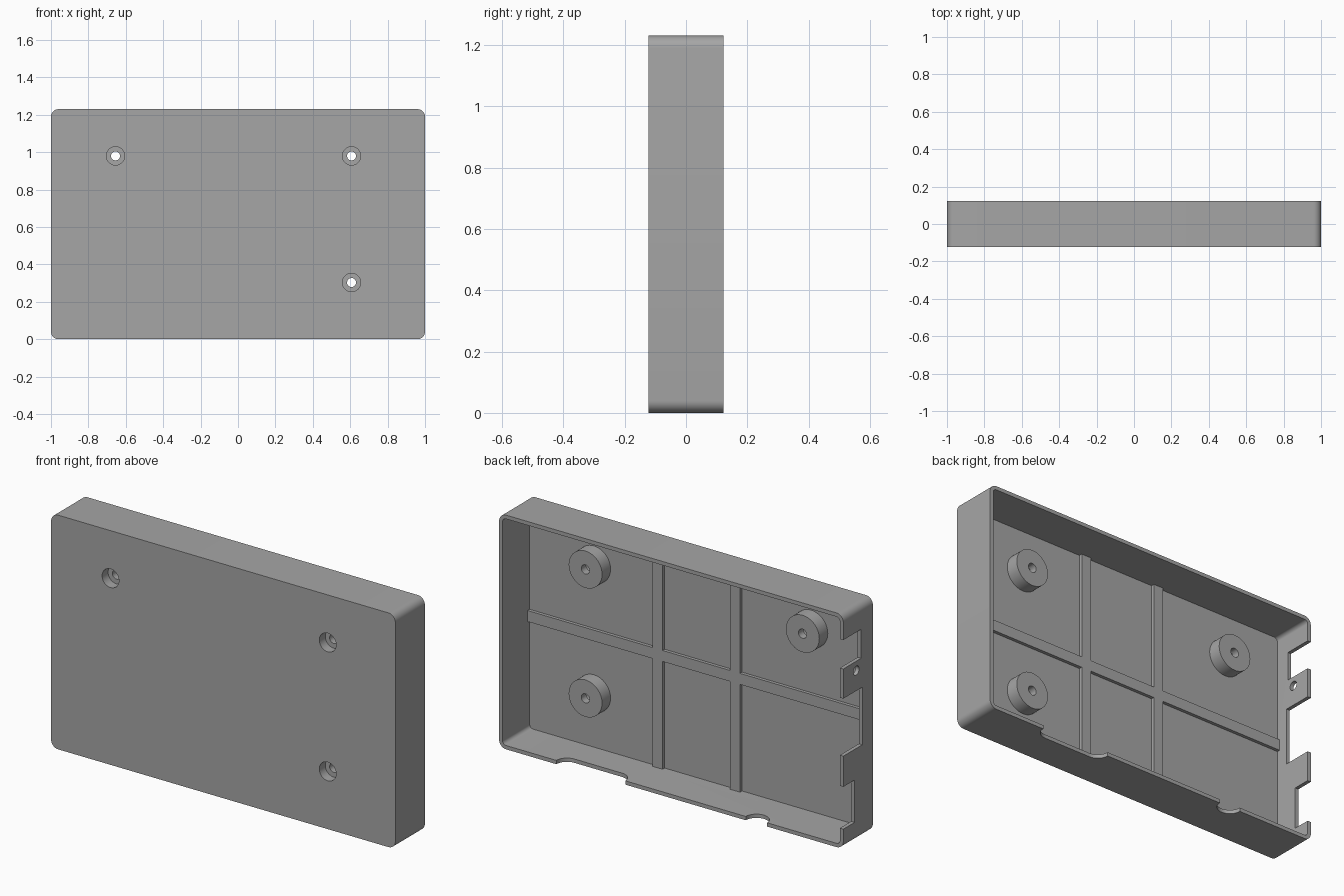
import bpy, bmesh, math
from mathutils import Matrix, Vector

if "Cube" in bpy.data.objects:
    bpy.data.objects.remove(bpy.data.objects["Cube"])

H = 1.23           # height
D = 0.1225         # half depth
WALL = 0.02
FLOOR = -D + WALL  # inner face of the front panel
MID = H / 2

grey = bpy.data.materials.new("mid grey")
grey.diffuse_color = (0.38, 0.38, 0.38, 1)
grey.use_nodes = True
grey.node_tree.nodes["Principled BSDF"].inputs["Base Color"].default_value = grey.diffuse_color


def finish(name, bm):
    bmesh.ops.recalc_face_normals(bm, faces=bm.faces)
    me = bpy.data.meshes.new(name)
    bm.to_mesh(me)
    bm.free()
    ob = bpy.data.objects.new(name, me)
    me.materials.append(grey)
    bpy.context.collection.objects.link(ob)
    return ob


def box(name, x0, x1, y0, y1, z0, z1):
    bm = bmesh.new()
    bmesh.ops.create_cube(bm, size=1)
    bmesh.ops.scale(bm, vec=(x1 - x0, y1 - y0, z1 - z0), verts=bm.verts)
    bmesh.ops.translate(bm, vec=((x0 + x1) / 2, (y0 + y1) / 2, (z0 + z1) / 2), verts=bm.verts)
    return finish(name, bm)


def cylinder(name, r, p0, p1, sides=48):
    p0, p1 = Vector(p0), Vector(p1)
    rot = (p1 - p0).to_track_quat('Z', 'Y').to_matrix().to_4x4()
    bm = bmesh.new()
    bmesh.ops.create_cone(bm, cap_ends=True, segments=sides, radius1=r, radius2=r,
                          depth=(p1 - p0).length,
                          matrix=Matrix.Translation((p0 + p1) / 2) @ rot)
    return finish(name, bm)


def rounded_slab(name, hx, z0, z1, r, y0, y1):
    """Rounded rectangle in the xz plane, extruded along y."""
    bm = bmesh.new()
    ring = []
    corners = [(hx - r, z1 - r), (r - hx, z1 - r), (r - hx, z0 + r), (hx - r, z0 + r)]
    for q, (cx, cz) in enumerate(corners):
        for i in range(9):
            a = math.pi / 2 * (q + i / 8)
            ring.append(bm.verts.new((cx + r * math.cos(a), y0, cz + r * math.sin(a))))
    face = bm.faces.new(ring)
    new = bmesh.ops.extrude_face_region(bm, geom=[face])["geom"]
    bmesh.ops.translate(bm, vec=(0, y1 - y0, 0),
                        verts=[v for v in new if isinstance(v, bmesh.types.BMVert)])
    return finish(name, bm)


def combine(target, other, op):
    mod = target.modifiers.new(op.lower(), 'BOOLEAN')
    mod.operation, mod.solver, mod.object = op, 'EXACT', other
    bpy.context.view_layer.objects.active = target
    bpy.ops.object.modifier_apply(modifier=mod.name)
    bpy.data.objects.remove(other, do_unlink=True)


def cut(other):
    combine(case, other, 'DIFFERENCE')


def add(other):
    combine(case, other, 'UNION')


# Tray-shaped shell, open at the back
case = rounded_slab("case", 1.0, 0, H, 0.04, -D, D)
cut(rounded_slab("cavity", 1 - WALL, WALL, H - WALL, 0.02, FLOOR, D + 0.1))

# Stiffening ribs on the inside of the front panel
RIB, RIB_TOP = 0.029, FLOOR + 0.017
add(box("cross_rib", -0.99, 0.99, FLOOR - 0.01, RIB_TOP, MID - RIB, MID + RIB))
for x in (-0.225, 0.225):
    add(box("upright_rib", x - RIB, x + RIB, FLOOR - 0.01, RIB_TOP, 0.01, H - 0.01))

# Screw bosses with counterbored through holes
for x, z in ((-0.655, 0.98), (0.607, 0.98), (0.607, 0.303)):
    add(cylinder("boss", 0.097, (x, FLOOR - 0.01, z), (x, -0.032, z)))
    cut(cylinder("counterbore", 0.049, (x, -D - 0.1, z), (x, -D + 0.05, z)))
    cut(cylinder("screw_hole", 0.024, (x, -D - 0.1, z), (x, 0.1, z), 32))

# Connector openings in the left wall: z range and inner edge
for z0, z1, y in ((0.946, 1.098, -0.025), (0.488, 0.79, -0.035), (0.105, 0.327, 0.03)):
    cut(box("side_opening", -1.1, -0.95, y, D + 0.1, z0, z1))
cut(cylinder("side_hole", 0.024, (-1.1, 0.016, 0.897), (-0.9, 0.016, 0.897), 32))

# Rounded openings in the bottom wall
R = 0.062
for x in (-0.495, 0.267 + R, 0.668 - R):
    cut(cylinder("bottom_round", R, (x, D, -0.1), (x, D, 0.08)))
cut(box("bottom_slot", 0.267 + R, 0.668 - R, D - R, D + 0.1, -0.1, 0.08))

# Smooth rounded surfaces, sharp edges kept
bpy.ops.object.select_all(action='DESELECT')
case.select_set(True)
bpy.context.view_layer.objects.active = case
bpy.ops.object.shade_smooth_by_angle(angle=math.radians(30))
